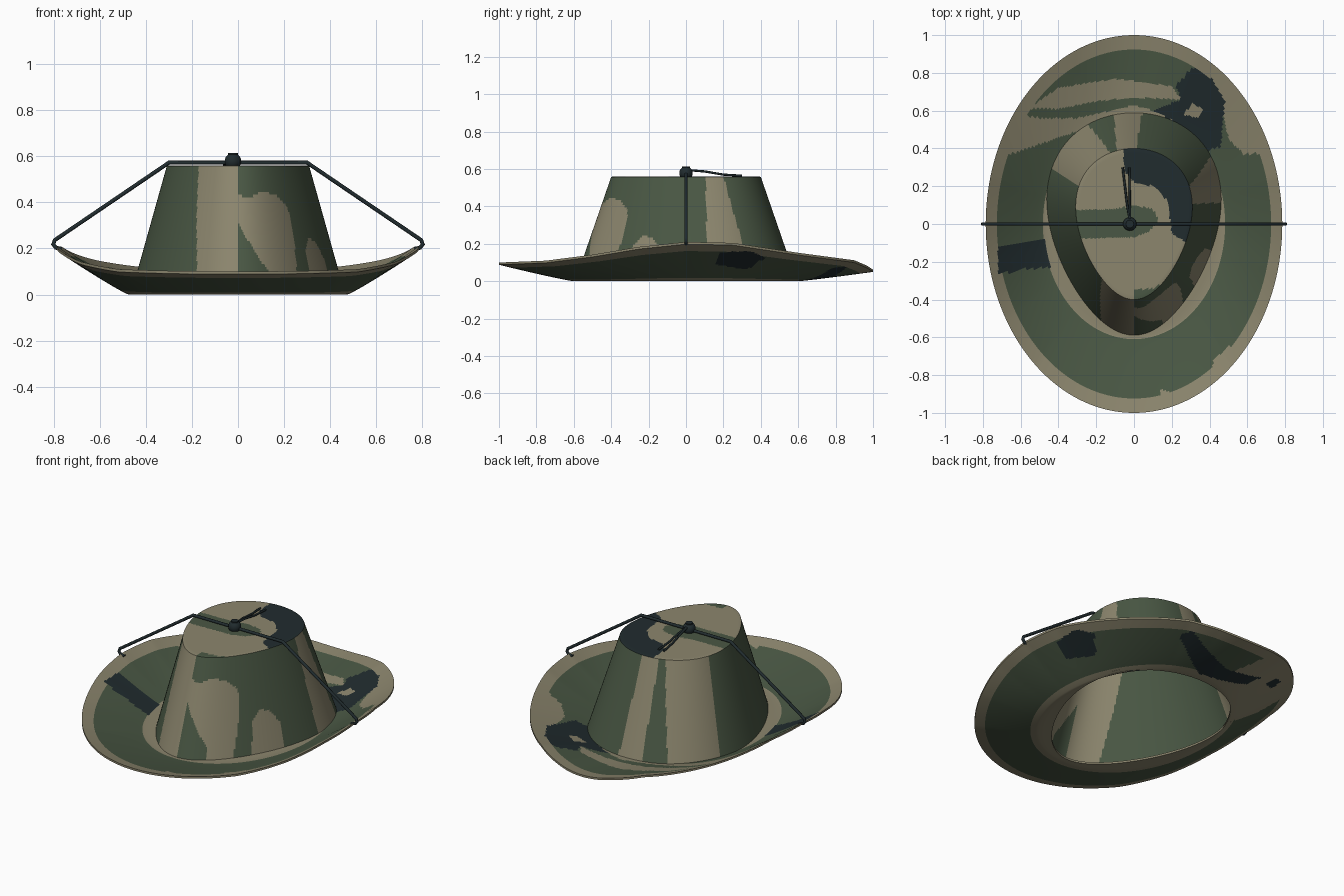
import bpy, bmesh, math

if "Cube" in bpy.data.objects:
    bpy.data.objects.remove(bpy.data.objects["Cube"])

# Materials: camouflage green, tan and near-black
def material(name, rgb):
    m = bpy.data.materials.new(name)
    m.diffuse_color = (*rgb, 1)
    m.use_nodes = True
    m.node_tree.nodes["Principled BSDF"].inputs["Base Color"].default_value = m.diffuse_color
    return m

MATS = [material("camo_green", (0.068, 0.097, 0.058)),
        material("camo_tan", (0.262, 0.238, 0.155)),
        material("camo_dark", (0.015, 0.025, 0.028))]
GREEN, TAN, DARK = 0, 1, 2
SEG = 288

def inside(p, poly):
    x, y = p
    hit = False
    for (x1, y1), (x2, y2) in zip(poly, poly[1:] + poly[:1]):
        if (y1 > y) != (y2 > y) and x < (x2 - x1) * (y - y1) / (y2 - y1) + x1:
            hit = not hit
    return hit

def any_inside(p, polys):
    return any(inside(p, q) for q in polys)

def interp(v, table):
    for (a, fa), (b, fb) in zip(table, table[1:]):
        if v <= b:
            return fa + (fb - fa) * max(0, v - a) / (b - a)
    return table[-1][1]

# Egg-shaped plan of the crown, narrower towards the front
def egg(th, a, b):
    c, s = math.cos(th), math.sin(th)
    return a * c * (1 + 0.25 * s), b * s

# Loft closed loops into a mesh, colouring each face by a rule
def loft(name, rows, rule, closed=False, cap=None):
    bm = bmesh.new()
    loops = [[bm.verts.new(p) for p in row] for row in rows]
    n = len(loops)
    for j in range(n if closed else n - 1):
        lo, hi = loops[j], loops[(j + 1) % n]
        for i in range(SEG):
            k = (i + 1) % SEG
            f = bm.faces.new((lo[i], lo[k], hi[k], hi[i]))
            f.material_index = rule(j, 360 * (i + 0.5) / SEG, f.calc_center_median())
    if cap is not None:
        bm.faces.new(loops[-1]).material_index = cap
    bmesh.ops.recalc_face_normals(bm, faces=bm.faces[:])
    me = bpy.data.meshes.new(name)
    bm.to_mesh(me)
    bm.free()
    for m in MATS:
        me.materials.append(m)
    ob = bpy.data.objects.new(name, me)
    bpy.context.collection.objects.link(ob)
    smooth(ob)
    return ob

def smooth(ob):
    bpy.ops.object.select_all(action='DESELECT')
    ob.select_set(True)
    bpy.context.view_layer.objects.active = ob
    bpy.ops.object.shade_smooth_by_angle(angle=math.radians(35))

ANGLES = [2 * math.pi * i / SEG for i in range(SEG)]

# Crown: wall pattern in (angle, height), cap pattern in (x, y)
WALL_TAN = [
    [(226, .57), (243, -.1), (270, -.1), (270, .57)],
    [(270, .43), (283, .42), (293, .45), (308, .43), (318, .38), (319, .25),
     (313, -.1), (296, -.1), (296, .08), (270, .31)],
    [(325, -.1), (328, .2), (334, .25), (341, .22), (346, .15), (347, -.1)],
    [(15, .57), (10, -.1), (40, -.1), (30, .57)],
    [(85, -.1), (88, .57), (104, .57), (100, -.1)],
    [(118, -.1), (110, .57), (150, .57), (150, -.1)]]
CAP_DARK = [[(-.06, .45), (-.05, .28), (0, .22), (.1, .2), (.18, .12), (.2, -.05),
             (.28, -.1), (.4, -.06), (.4, .3), (.2, .45)]]
CAP_GREEN = [[(-.4, .07), (-.1, .08), (0, .1), (.1, .08), (.13, .02), (.08, -.04),
              (0, -.07), (-.4, -.08)],
             [(0, -.45), (0, -.35), (.1, -.34), (.22, -.28), (.25, -.45)]]
WALL_ROWS, CAP_ROWS = 44, 30

def crown_row(t):
    a, b = 0.45 + (0.30 - 0.45) * t, 0.59 + (0.40 - 0.59) * t
    return [(*egg(th, a, b), 0.008 + 0.55 * t) for th in ANGLES]

def cap_row(t):
    k = 1 - 0.985 * t
    return [(*egg(th, 0.30 * k, 0.40 * k), 0.560) for th in ANGLES]

def crown_rule(j, deg, c):
    if j < WALL_ROWS:
        return TAN if any_inside((deg, c.z), WALL_TAN) else GREEN
    p = (c.x, c.y)
    return DARK if any_inside(p, CAP_DARK) else GREEN if any_inside(p, CAP_GREEN) else TAN

loft("crown",
     [crown_row(j / WALL_ROWS) for j in range(WALL_ROWS + 1)]
     + [cap_row(j / CAP_ROWS) for j in range(1, CAP_ROWS + 1)],
     crown_rule, cap=GREEN)

# Brim: flat ring around the opening, then a slope up to a wavy edge
EDGE_Z = [(-1, .088), (-.75, .098), (-.5, .13), (-.25, .172), (0, .198), (.25, .193),
          (.6, .14), (.9, .1), (.97, .07), (1, .05)]
TOP_TAN = [
    [(-.56, .61), (-.4, .72), (-.1, .77), (.2, .73), (.25, .66), (0, .67), (-.2, .65), (-.4, .61)],
    [(-.78, .36), (-.7, .6), (-.5, .56), (-.3, .56), (0, .63), (.1, .6), (0, .57),
     (-.3, .49), (-.45, .44), (-.68, .36)],
    [(.46, .67), (.5, .45), (.58, .37), (.72, .38), (.74, .5), (.5, .88), (.4, .8)],
    [(.13, -.97), (.14, -.87), (.22, -.9), (.35, -.86), (.42, -.8), (.42, -.72),
     (.5, -.65), (.6, -.7), (.3, -.97)]]
TOP_DARK = [
    [(.1, .6), (.25, .66), (.22, .73), (.31, .83), (.41, .77), (.48, .65), (.46, .41),
     (.36, .38), (.28, .48), (.2, .55)],
    [(-.72, -.13), (-.46, -.08), (-.44, -.23), (-.6, -.24), (-.72, -.27)]]
TOP_HOLE = [[(.26, .58), (.31, .64), (.36, .61), (.34, .56)]]
UNDER_TAN = [[(-.1, .6), (-.1, .75), (-.2, .97), (-.65, .65), (-.55, .4), (-.45, .33)]]
UNDER_DARK = [
    [(.3, .86), (.33, .78), (.05, .62), (-.25, .66), (-.3, .74), (-.05, .74)],
    [(-.37, .69), (-.4, .75), (-.46, .72), (-.43, .66)],
    [(.55, .33), (.62, .15), (.71, .18), (.71, .35), (.64, .42)]]

def brim_row(t, dz):
    row = []
    for th in ANGLES:
        c, s = math.cos(th), math.sin(th)
        ring = (0.475 * c, 0.60 * s)
        if t <= 1:
            start, end, k, z = egg(th, 0.435, 0.57), ring, t, 0
        else:
            start, end, k = ring, (0.785 * c, s), t - 1
            z = interp(s, EDGE_Z) * k ** 1.12
        row.append((start[0] + (end[0] - start[0]) * k,
                    start[1] + (end[1] - start[1]) * k, z + dz))
    return row

STEPS = [0, .5, 1] + [1 + j / 42 for j in range(1, 43)]
N = len(STEPS)

def brim_rule(j, deg, c):
    p, r = (c.x, c.y), math.hypot(c.x / 0.785, c.y)
    if j < N:
        if any_inside(p, UNDER_DARK):
            return DARK
        ring = math.hypot(c.x / 0.475, c.y / 0.6) < 1.08
        return TAN if r > 0.93 or ring or any_inside(p, UNDER_TAN) else GREEN
    if any_inside(p, TOP_HOLE):
        return TAN
    if any_inside(p, TOP_DARK):
        return DARK
    ring = c.z < 0.02 and math.hypot(c.x / 0.475, c.y / 0.6) < 1.02
    return TAN if r > 0.925 or ring or any_inside(p, TOP_TAN) else GREEN

loft("brim", [brim_row(t, 0) for t in STEPS] + [brim_row(t, 0.012) for t in reversed(STEPS)],
     brim_rule, closed=True)

# Chin cord and its loose ends
def cord(name, pts, radius):
    cu = bpy.data.curves.new(name, 'CURVE')
    cu.dimensions = '3D'
    cu.bevel_depth = radius
    cu.bevel_resolution = 2
    cu.use_fill_caps = True
    sp = cu.splines.new('POLY')
    sp.points.add(len(pts) - 1)
    for q, p in zip(sp.points, pts):
        q.co = (*p, 1)
    cu.materials.append(MATS[DARK])
    ob = bpy.data.objects.new(name, cu)
    bpy.context.collection.objects.link(ob)

half = [(.765, 0, .198), (.79, 0, .203), (.802, 0, .218), (.795, 0, .236), (.30, 0, .572)]
cord("chin_cord", [(-x, y, z) for x, y, z in half] + half[::-1], 0.009)
for side, end in (("left", -.06), ("right", -.025)):
    cord("cord_end_" + side, [(-.02, 0, .595), (-.02 + (end + .02) * .4, .1, .587),
                              (-.02 + (end + .02) * .7, .2, .570), (end, .3, .564)], 0.006)

# Toggle: bead with a small collar on top
def finish(name):
    ob = bpy.context.object
    ob.name = name
    ob.data.materials.append(MATS[DARK])
    smooth(ob)

bpy.ops.mesh.primitive_uv_sphere_add(segments=24, ring_count=14, radius=0.036,
                                     location=(-.022, 0, .578))
finish("toggle_bead")
bpy.ops.mesh.primitive_cylinder_add(vertices=20, radius=0.021, depth=0.03,
                                    location=(-.022, 0, .599))
finish("toggle_collar")
